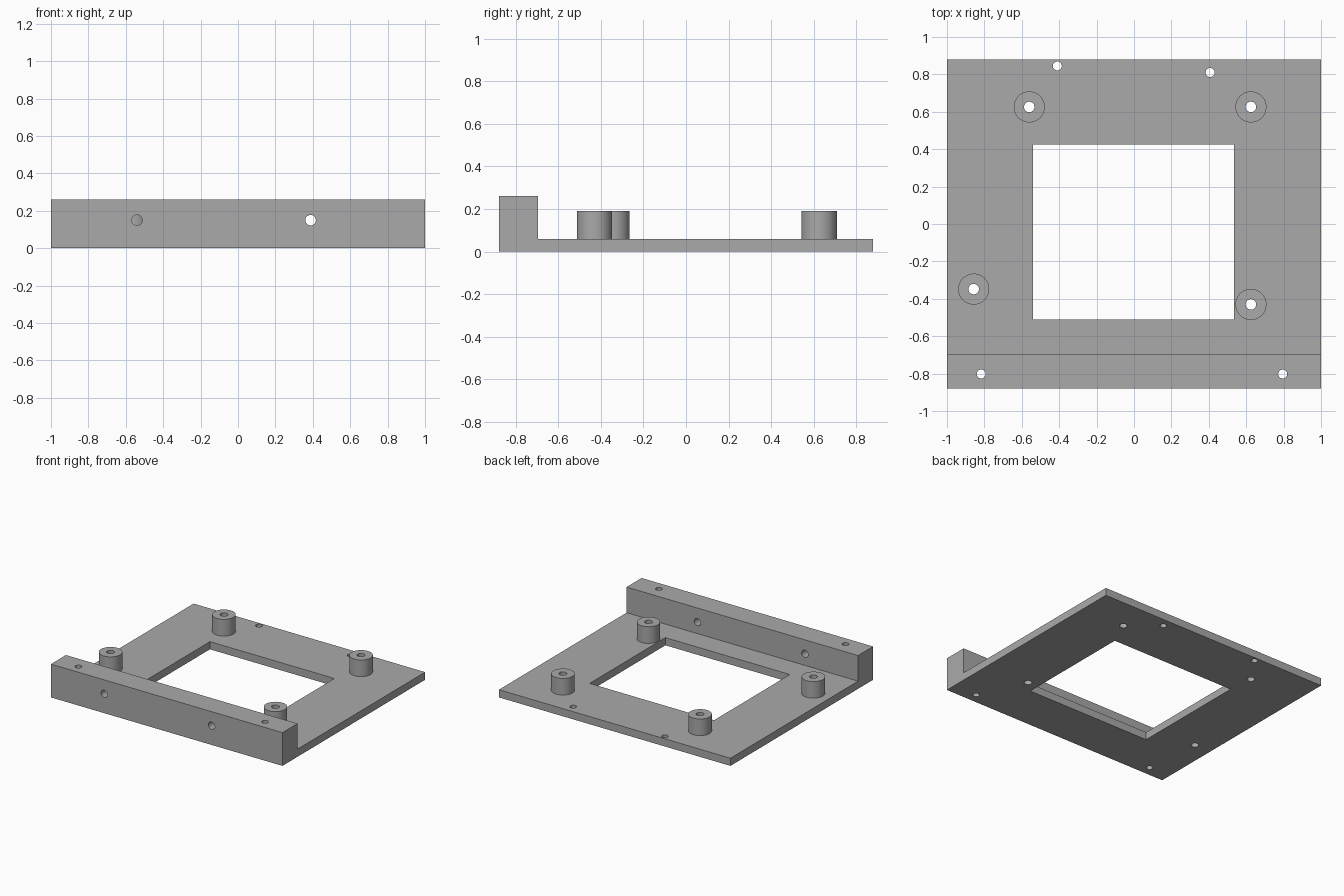
import bpy, bmesh, math
from mathutils import Matrix, Vector

cube = bpy.data.objects.get("Cube")
if cube:
    bpy.data.objects.remove(cube, do_unlink=True)

HALF_X, HALF_Y = 1.0, 0.88
PLATE_Z, WALL_Z, POST_Z = 0.06, 0.26, 0.19
WALL_BACK = -0.695
POST_R, BORE_R, PIN_R = 0.083, 0.028, 0.024
SIDES = 48
POSTS = {"post_back_right": (-0.56, 0.626), "post_back_left": (0.625, 0.626),
         "post_front_right": (-0.857, -0.348), "post_front_left": (0.625, -0.43)}
PINS = [(-0.41, 0.845), (0.407, 0.81), (-0.817, -0.802), (0.795, -0.802)]
WALL_HOLES = [(-0.54, 0.15), (0.388, 0.15)]

grey = bpy.data.materials.new("mid grey")
grey.use_nodes = True
COLOUR = (0.4, 0.4, 0.4, 1)
grey.diffuse_color = COLOUR
grey.node_tree.nodes["Principled BSDF"].inputs["Base Color"].default_value = COLOUR


def make_object(name, bm):
    bmesh.ops.recalc_face_normals(bm, faces=bm.faces)
    mesh = bpy.data.meshes.new(name)
    bm.to_mesh(mesh)
    bm.free()
    mesh.materials.append(grey)
    obj = bpy.data.objects.new(name, mesh)
    bpy.context.collection.objects.link(obj)
    return obj


def smooth(obj):
    bpy.ops.object.select_all(action="DESELECT")
    obj.select_set(True)
    bpy.context.view_layer.objects.active = obj
    bpy.ops.object.shade_smooth_by_angle(angle=math.radians(30))


def add_rod(bm, centre, radius, length, rotation=Matrix()):
    bmesh.ops.create_cone(bm, cap_ends=True, segments=SIDES, radius1=radius,
                          radius2=radius, depth=length,
                          matrix=Matrix.Translation(centre) @ rotation)


# Base plate and raised front wall: one L profile swept across the width
bm = bmesh.new()
profile = [(-HALF_Y, 0), (HALF_Y, 0), (HALF_Y, PLATE_Z), (WALL_BACK, PLATE_Z),
           (WALL_BACK, WALL_Z), (-HALF_Y, WALL_Z)]
face = bm.faces.new([bm.verts.new((-HALF_X, y, z)) for y, z in profile])
swept = bmesh.ops.extrude_face_region(bm, geom=[face])["geom"]
bmesh.ops.translate(bm, vec=(2 * HALF_X, 0, 0),
                    verts=[v for v in swept if isinstance(v, bmesh.types.BMVert)])
frame = make_object("mounting_frame", bm)

# Cutters: central window, post bores, pin holes and wall holes
bm = bmesh.new()
low, high = Vector((-0.54, -0.51, -0.2)), Vector((0.535, 0.425, 0.2))
bmesh.ops.create_cube(bm, size=1, matrix=Matrix.Translation((low + high) / 2)
                      @ Matrix.Diagonal((*(high - low), 1)))
for x, y in POSTS.values():
    add_rod(bm, (x, y, 0), BORE_R, 1)
for x, y in PINS:
    add_rod(bm, (x, y, 0), PIN_R, 1)
for x, z in WALL_HOLES:
    add_rod(bm, (x, -0.8, z), BORE_R, 0.5, Matrix.Rotation(math.pi / 2, 4, "X"))
cutter = make_object("hole_cutter", bm)
cutter.hide_render = True

bpy.context.view_layer.objects.active = frame
cut = frame.modifiers.new("holes", "BOOLEAN")
cut.operation = "DIFFERENCE"
cut.solver = "EXACT"
cut.object = cutter
bpy.ops.object.modifier_apply(modifier=cut.name)
bpy.data.objects.remove(cutter, do_unlink=True)
smooth(frame)

# Hollow posts standing on the plate
for name, (x, y) in POSTS.items():
    bm = bmesh.new()
    rings = []
    for radius, z in [(POST_R, PLATE_Z), (POST_R, POST_Z), (BORE_R, POST_Z), (BORE_R, PLATE_Z)]:
        rings.append(bmesh.ops.create_circle(
            bm, segments=SIDES, radius=radius,
            matrix=Matrix.Translation((x, y, z)))["verts"])
    for a, b in zip(rings, rings[1:] + rings[:1]):
        for i in range(SIDES):
            j = (i + 1) % SIDES
            bm.faces.new((a[i], a[j], b[j], b[i]))
    smooth(make_object(name, bm))
